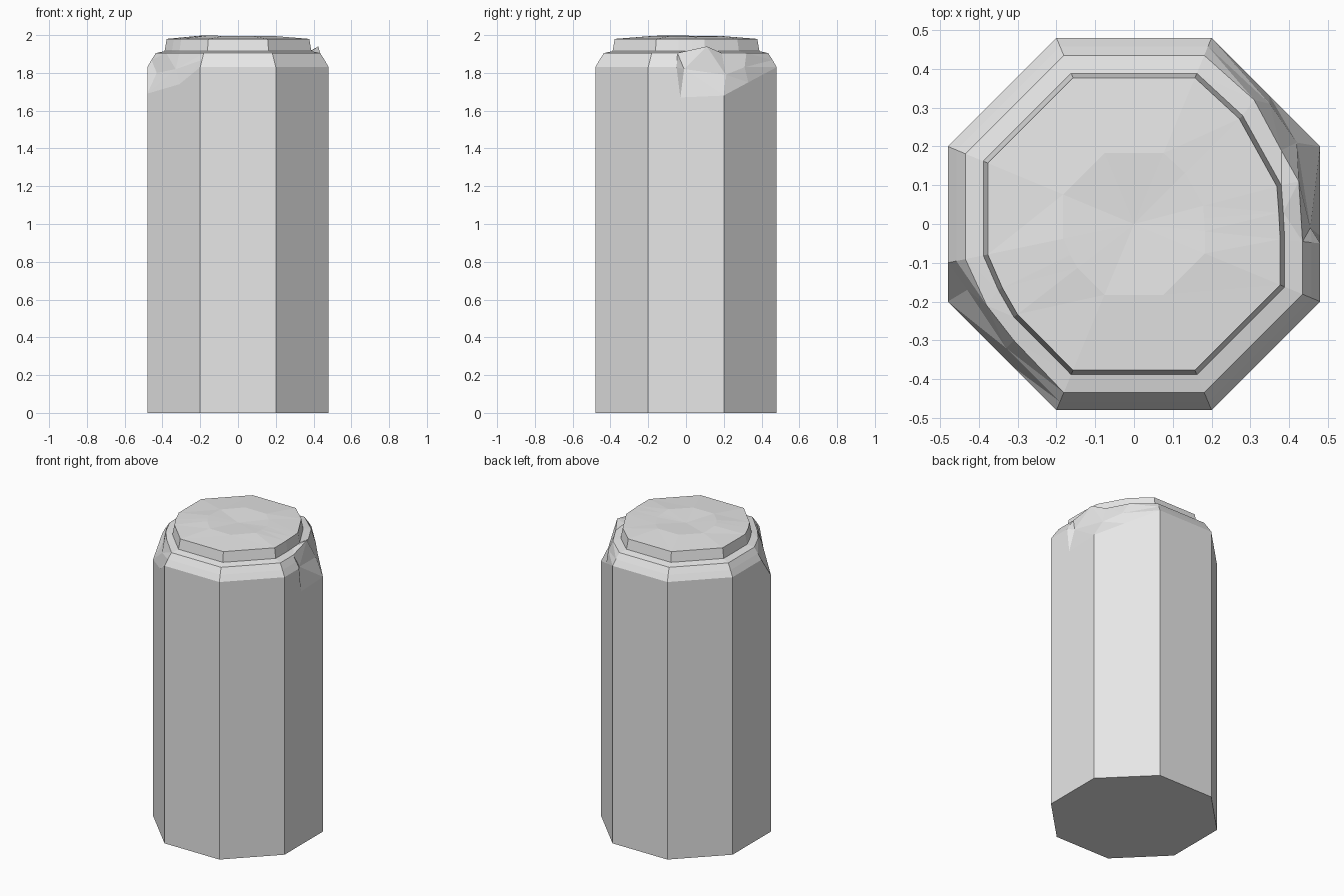
import bpy, bmesh, math
from mathutils import Vector

cube = bpy.data.objects.get("Cube")
if cube:
    bpy.data.objects.remove(cube, do_unlink=True)

# Stone colour
stone = bpy.data.materials.new("grey stone")
stone.use_nodes = True
grey = (0.8, 0.8, 0.8, 1)
stone.diffuse_color = grey
stone.node_tree.nodes["Principled BSDF"].inputs["Base Color"].default_value = grey

# Octagon outline; extra columns mark where the chipped corners begin and break
R, C = 0.48, 0.2
outline = {
    "front_left": (R, -C), "dent_start": (R, -0.05), "dent": (R, -0.03),
    "left_back": (R, C), "back_break": (0.35, 0.33), "back_left": (C, R),
    "back_right": (-C, R), "right_back": (-R, C), "chip_start": (-R, -0.1),
    "right_front": (-R, -C), "front_break": (-0.31, -0.37),
    "front_right": (-C, -R), "front": (C, -R),
}


def ring(scale, z, **moved):
    """Scaled outline at one height, with individually broken points."""
    return [Vector(moved.get(name, (x * scale, y * scale, z)))
            for name, (x, y) in outline.items()]


def shrink(points, scale, z):
    return [Vector((p.x * scale, p.y * scale, z)) for p in points]


base = ring(1, 0)

# Lower edge of the chips, on the shaft walls
shoulder = ring(1, 1.83)
for name, z in {"dent": 1.67, "left_back": 1.68, "back_break": 1.75,
                "right_front": 1.69, "front_break": 1.74}.items():
    shoulder[list(outline).index(name)].z = z

# Broken surface halfway up the bevel
bevel = ring(0.955, 1.868,
             dent=(0.455, -0.01, 1.82), left_back=(0.42, 0.21, 1.79),
             back_break=(0.35, 0.31, 1.83), right_front=(-0.43, -0.17, 1.8),
             front_break=(-0.33, -0.32, 1.82))

# Outer rim of the ledge, with a raised splinter over the dent
ledge = ring(0.906, 1.905,
             dent=(0.425, 0.11, 1.94), left_back=(0.38, 0.19, 1.905),
             back_break=(0.31, 0.32, 1.905), right_front=(-0.38, -0.21, 1.905),
             front_break=(-0.31, -0.3, 1.905))

# Cap
cap_foot = ring(0.81, 1.915,
                dent=(0.385, 0.03, 1.915), left_back=(0.38, 0.1, 1.915),
                back_break=(0.28, 0.28, 1.915), right_front=(-0.35, -0.17, 1.915),
                front_break=(-0.31, -0.24, 1.915))
cap_rim = shrink(cap_foot, 0.97, 1.98)
cap_bumps = shrink(cap_foot, 0.47, 1.995)
for p in cap_bumps:
    p.z += 0.005 * math.sin(p.x * 20 + p.y * 9)

# Skin the rings into one flat-faced pillar
bm = bmesh.new()
loops = [[bm.verts.new(p) for p in r] for r in
         (base, shoulder, bevel, ledge, cap_foot, cap_rim, cap_bumps)]
count = len(outline)
for low, high in zip(loops, loops[1:]):
    for i in range(count):
        j = (i + 1) % count
        bm.faces.new((low[i], low[j], high[j], high[i]))
bm.faces.new(reversed(loops[0]))
centre = bm.verts.new((0, 0, 1.985))
for i in range(count):
    bm.faces.new((loops[-1][i], loops[-1][(i + 1) % count], centre))
broken = [f for f in bm.faces if len(f.verts) == 4 and f.calc_center_median().z > 1.7]
bmesh.ops.triangulate(bm, faces=broken)
bmesh.ops.recalc_face_normals(bm, faces=bm.faces)

mesh = bpy.data.meshes.new("stone_pillar")
bm.to_mesh(mesh)
bm.free()
mesh.materials.append(stone)
pillar = bpy.data.objects.new("stone_pillar", mesh)
bpy.context.collection.objects.link(pillar)
